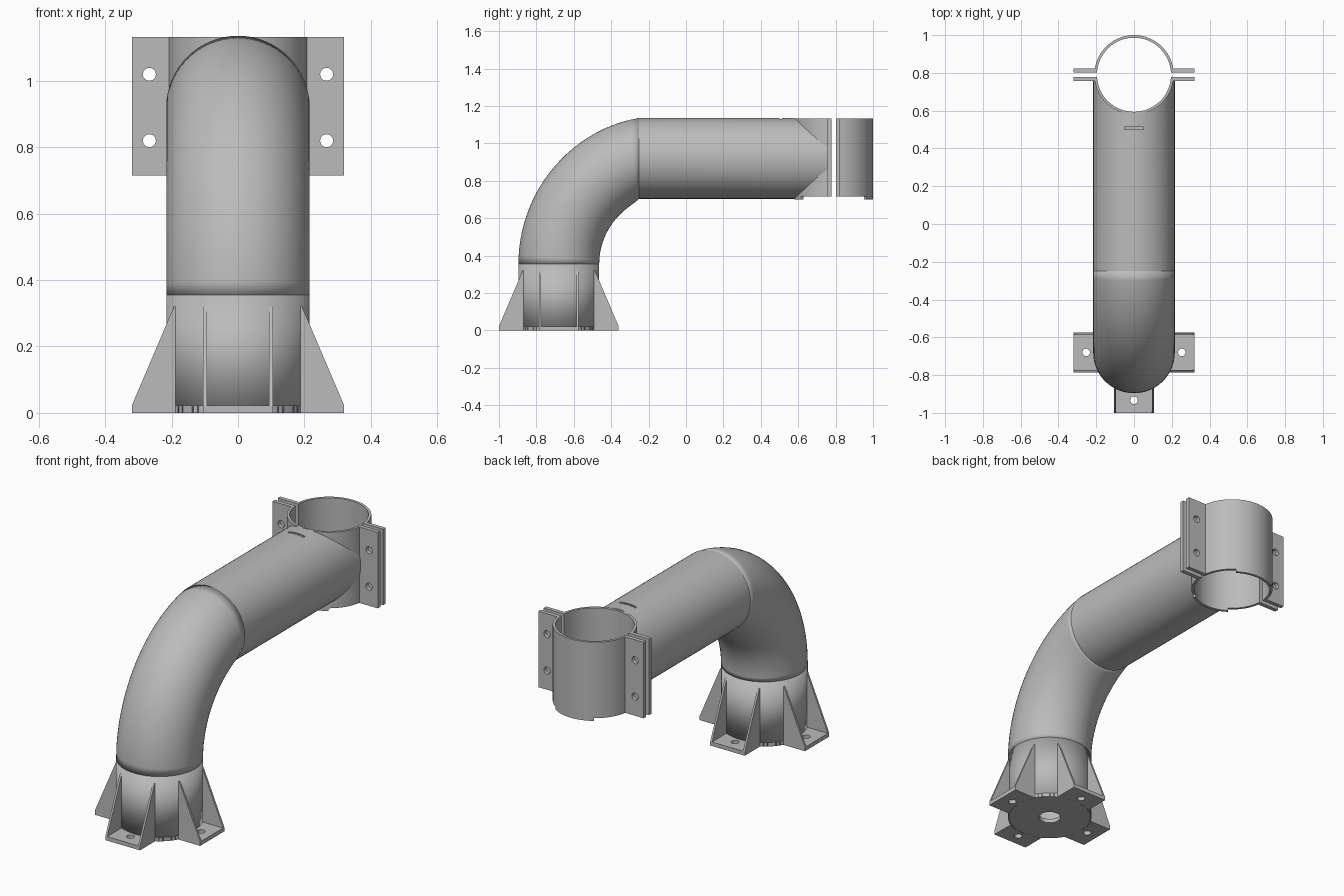
import bpy, bmesh
from math import sin, cos, pi, sqrt, radians, asin, acos
from mathutils import Matrix, Vector

cube = bpy.data.objects.get("Cube")
if cube:
    bpy.data.objects.remove(cube)

steel = bpy.data.materials.new("grey_steel")
steel.use_nodes = True
GREY = (0.5, 0.5, 0.5, 1)
steel.diffuse_color = GREY
steel.node_tree.nodes["Principled BSDF"].inputs["Base Color"].default_value = GREY

SEG = 64
R = 0.216              # pipe radius
BASE_Y = -0.68         # post axis
ARM_Z = 0.92           # arm axis
CLAMP_Y = 0.79         # clamp axis
RING_OUT, RING_IN = 0.21, 0.196
ELBOW_Z, ELBOW_END = 0.355, -0.25


def finish(name, bm):
    bmesh.ops.recalc_face_normals(bm, faces=bm.faces)
    mesh = bpy.data.meshes.new(name)
    bm.to_mesh(mesh)
    bm.free()
    mesh.materials.append(steel)
    obj = bpy.data.objects.new(name, mesh)
    bpy.context.collection.objects.link(obj)
    return obj


def smooth(obj):
    bpy.ops.object.select_all(action='DESELECT')
    obj.select_set(True)
    bpy.context.view_layer.objects.active = obj
    bpy.ops.object.shade_smooth_by_angle(angle=radians(30))


def prism(name, outline, depth, matrix):
    """Extrude a flat outline along local z and place it."""
    bm = bmesh.new()
    face = bm.faces.new([bm.verts.new((x, y, 0)) for x, y in outline])
    new = bmesh.ops.extrude_face_region(bm, geom=[face])["geom"]
    bmesh.ops.translate(bm, vec=(0, 0, depth),
                        verts=[v for v in new if isinstance(v, bmesh.types.BMVert)])
    bm.transform(matrix)
    return finish(name, bm)


def tube(name, rings):
    """Thin-walled pipe through a list of rings."""
    bm = bmesh.new()
    loops = [[bm.verts.new(p) for p in ring] for ring in rings]
    for a, b in zip(loops, loops[1:]):
        for i in range(SEG):
            j = (i + 1) % SEG
            bm.faces.new((a[i], a[j], b[j], b[i]))
    obj = finish(name, bm)
    wall = obj.modifiers.new("wall", 'SOLIDIFY')
    wall.thickness, wall.offset = 0.006, -1
    return obj


def ring(y, z, tilt):
    """Circle whose axis turns from up (tilt 0) to back (tilt 90 degrees)."""
    out = []
    for i in range(SEG):
        a = 2 * pi * i / SEG
        u = R * cos(a)
        out.append(Vector((R * sin(a), y - u * cos(tilt), z + u * sin(tilt))))
    return out


def cut(obj, bm):
    """Subtract a cutter mesh and discard the cutter."""
    cutter = finish("cutter", bm)
    cutter.hide_render = True
    mod = obj.modifiers.new("cut", 'BOOLEAN')
    mod.operation, mod.solver, mod.object = 'DIFFERENCE', 'EXACT', cutter
    bpy.context.view_layer.update()
    graph = bpy.context.evaluated_depsgraph_get()
    mesh = bpy.data.meshes.new_from_object(obj.evaluated_get(graph))
    obj.modifiers.clear()
    obj.data = mesh
    bpy.data.objects.remove(cutter)


def add_pin(bm, radius, depth, matrix):
    bmesh.ops.create_cone(bm, cap_ends=True, segments=24, radius1=radius,
                          radius2=radius, depth=depth, matrix=matrix)


def arc(radius, start, end, n):
    return [(radius * cos(start + (end - start) * i / n),
             radius * sin(start + (end - start) * i / n)) for i in range(n + 1)]


# Post, elbow and arm pipes
smooth(tube("post_pipe", [ring(BASE_Y, 0, 0), ring(BASE_Y, ELBOW_Z, 0)]))

run, rise = ELBOW_END - BASE_Y, ARM_Z - ELBOW_Z
bend = (run * run + rise * rise) / (2 * run)
sweep = asin(rise / bend)
steps = 24
bends = []
for k in range(steps + 1):
    t = k / steps
    a = sweep * t
    tilt = a + (pi / 2 - sweep) * t ** 4
    bends.append(ring(BASE_Y + bend * (1 - cos(a)), ELBOW_Z + bend * sin(a), tilt))
smooth(tube("elbow_pipe", bends))

arm_end = ring(0, ARM_Z, pi / 2)
for p in arm_end:      # saddle end that fits the clamp
    p.y = min(0.757, CLAMP_Y - sqrt(max(0, 0.209 ** 2 - p.x ** 2)))
arm = tube("arm_pipe", [ring(ELBOW_END, ARM_Z, pi / 2), arm_end])

# Narrow slot on top of the arm
bm = bmesh.new()
bmesh.ops.create_cube(bm, size=1, matrix=Matrix.Translation((0, 0.506, ARM_Z + R))
                      @ Matrix.Diagonal((0.1, 0.014, 0.06, 1)))
cut(arm, bm)
smooth(arm)

# Base plate: disc with four lugs and bolt holes
LUG, REACH, PLATE = 0.105, 0.32, 0.022
corner = asin(LUG / R)
outline = []
for q in range(4):
    turn = q * pi / 2
    c, s = cos(turn), sin(turn)
    outline += [(REACH * c - w * s, REACH * s + w * c) for w in (-LUG, LUG)]
    outline += arc(R, turn + corner, turn + pi / 2 - corner, 8)
place = Matrix.Translation((0, BASE_Y, 0))
plate = prism("base_plate", outline, PLATE, place)
bm = bmesh.new()
add_pin(bm, 0.056, 0.2, place)
for q in range(4):
    add_pin(bm, 0.02, 0.2, place @ Matrix.Rotation(q * pi / 2, 4, 'Z')
            @ Matrix.Translation((0.253, 0, 0)))
cut(plate, bm)
smooth(plate)

# Paired triangular ribs on each lug
RIB = 0.011
rib = [(0.185, 0.01), (REACH, 0.01), (REACH, PLATE), (0.193, 0.32), (0.185, 0.32)]
upright = Matrix.Rotation(pi / 2, 4, 'X')
for q, side in enumerate(("left", "back", "right", "front")):
    for edge, y in (("a", LUG), ("b", RIB - LUG)):
        prism(f"{side}_rib_{edge}", rib, RIB,
              place @ Matrix.Rotation(q * pi / 2, 4, 'Z')
              @ Matrix.Translation((0, y, 0)) @ upright)

# Split clamp: two half rings with bolted flanges
Z0, Z1, GAP, FLANGE = 0.715, 1.132, 0.012, 0.022
o, i = asin((GAP + FLANGE) / RING_OUT), asin(GAP / RING_IN)
half = ([(REACH, GAP), (REACH, GAP + FLANGE)] + arc(RING_OUT, o, pi - o, 40)
        + [(-REACH, GAP + FLANGE), (-REACH, GAP)] + arc(RING_IN, pi - i, i, 40))
tab_span = radians(34)
tab = (arc(RING_OUT, pi / 2 - tab_span, pi / 2 + tab_span, 16)
       + arc(RING_IN, pi / 2 + tab_span, pi / 2 - tab_span, 16))
for name, turn in (("back", 0), ("front", pi)):
    spot = Matrix.Translation((0, CLAMP_Y, 0)) @ Matrix.Rotation(turn, 4, 'Z')
    clamp = prism(f"{name}_clamp_half", half, Z1 - Z0,
                  spot @ Matrix.Translation((0, 0, Z0)))
    bm = bmesh.new()
    for x in (-0.267, 0.267):
        for z in (0.82, 1.02):
            add_pin(bm, 0.0195, 0.2, Matrix.Translation((x, CLAMP_Y, z)) @ upright)
    cut(clamp, bm)
    smooth(clamp)
    # Locating tab under the ring
    smooth(prism(f"{name}_clamp_tab", tab, 0.016,
                 spot @ Matrix.Translation((0, 0, Z0 - 0.015))))
